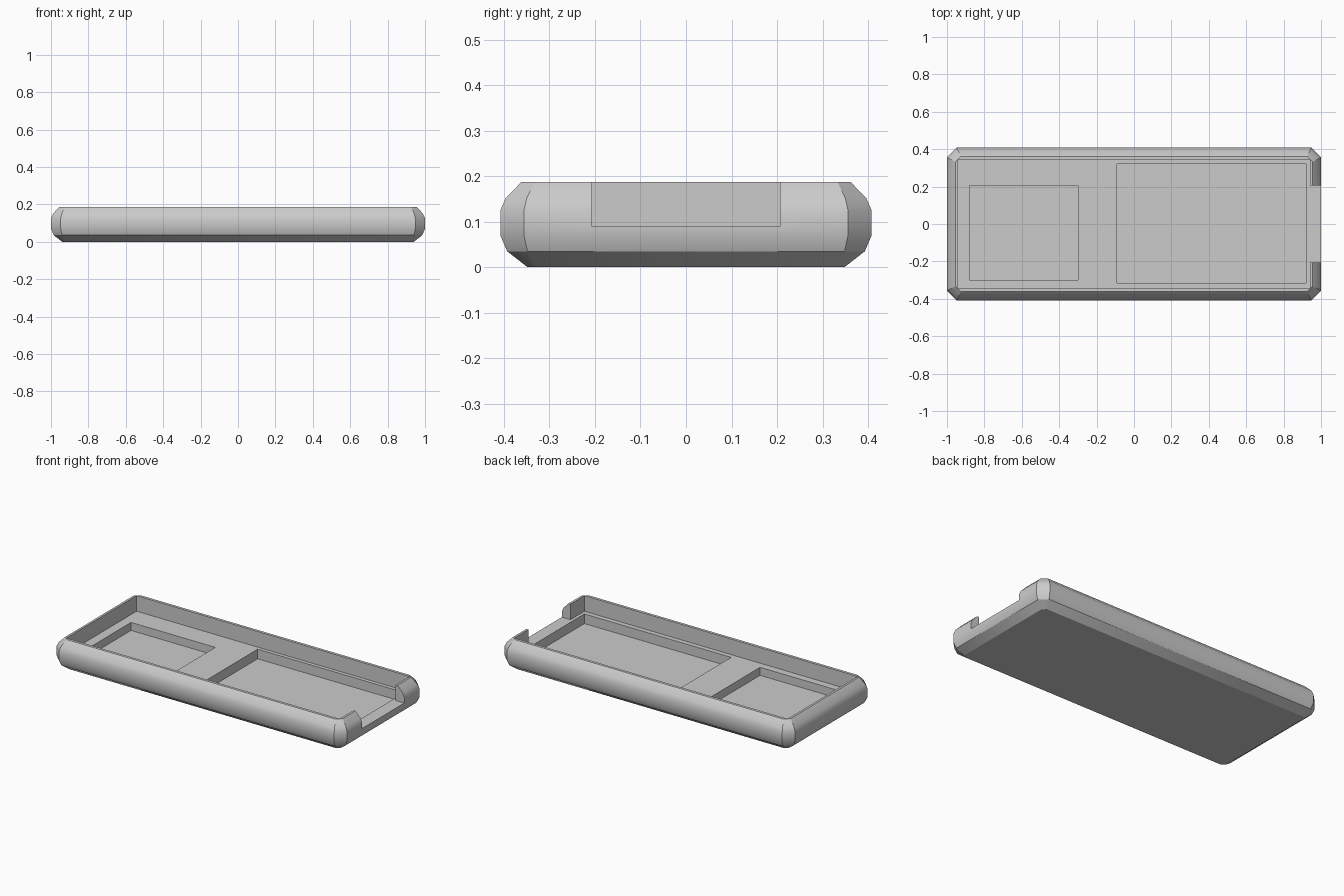
import bpy
import bmesh
import math

old = bpy.data.objects.get("Cube")
if old:
    bpy.data.objects.remove(old, do_unlink=True)

grey = bpy.data.materials.new("plain_grey")
grey.use_nodes = True
colour = (0.6, 0.6, 0.6, 1)
grey.diffuse_color = colour
grey.node_tree.nodes["Principled BSDF"].inputs["Base Color"].default_value = colour


def add_object(name, bm):
    bmesh.ops.recalc_face_normals(bm, faces=bm.faces)
    mesh = bpy.data.meshes.new(name)
    bm.to_mesh(mesh)
    bm.free()
    mesh.materials.append(grey)
    obj = bpy.data.objects.new(name, mesh)
    bpy.context.collection.objects.link(obj)
    return obj


def clipped_rectangle(bm, z, inset):
    """One ring of the shell: a rectangle with clipped corners."""
    x, y, c = 1 - inset, 0.408 - inset, 0.052 - inset * 0.5
    points = [(x, y - c), (x - c, y), (c - x, y), (-x, y - c),
              (-x, c - y), (c - x, -y), (x - c, -y), (x, c - y)]
    return [bm.verts.new((px, py, z)) for px, py in points]


def cut_box(target, name, x0, x1, y0, y1, z0, z1=0.3):
    """Subtract a box from the target."""
    bm = bmesh.new()
    bmesh.ops.create_cube(bm, size=1)
    for v in bm.verts:
        v.co.x = x1 if v.co.x > 0 else x0
        v.co.y = y1 if v.co.y > 0 else y0
        v.co.z = z1 if v.co.z > 0 else z0
    cutter = add_object(name, bm)
    cutter.hide_render = True
    mod = target.modifiers.new(name, 'BOOLEAN')
    mod.operation = 'DIFFERENCE'
    mod.solver = 'EXACT'
    mod.object = cutter
    bpy.context.view_layer.objects.active = target
    bpy.ops.object.modifier_apply(modifier=name)
    bpy.data.objects.remove(cutter, do_unlink=True)


# Bevelled outer shell, lofted through height and inset pairs
bm = bmesh.new()
profile = [(0, 0.06), (0.035, 0.015), (0.07, 0), (0.125, 0),
           (0.152, 0.012), (0.187, 0.046)]
rings = [clipped_rectangle(bm, z, inset) for z, inset in profile]
for low, high in zip(rings, rings[1:]):
    for i in range(len(low)):
        j = (i + 1) % len(low)
        bm.faces.new((low[i], low[j], high[j], high[i]))
bm.faces.new(rings[0])
bm.faces.new(rings[-1])
tray = add_object("tray", bm)

# Open interior, end notch and the two floor pockets
cut_box(tray, "interior", -0.94, 0.94, -0.345, 0.345, 0.09)
cut_box(tray, "end_notch", 0.9, 1.1, -0.207, 0.207, 0.09)
cut_box(tray, "small_pocket", -0.88, -0.3, -0.3, 0.205, 0.04, 0.14)
cut_box(tray, "large_pocket", -0.09, 0.92, -0.315, 0.322, 0.03, 0.14)

# Soft long sides with crisp rims
bpy.ops.object.select_all(action='DESELECT')
tray.select_set(True)
bpy.context.view_layer.objects.active = tray
bpy.ops.object.shade_smooth_by_angle(angle=math.radians(28))
